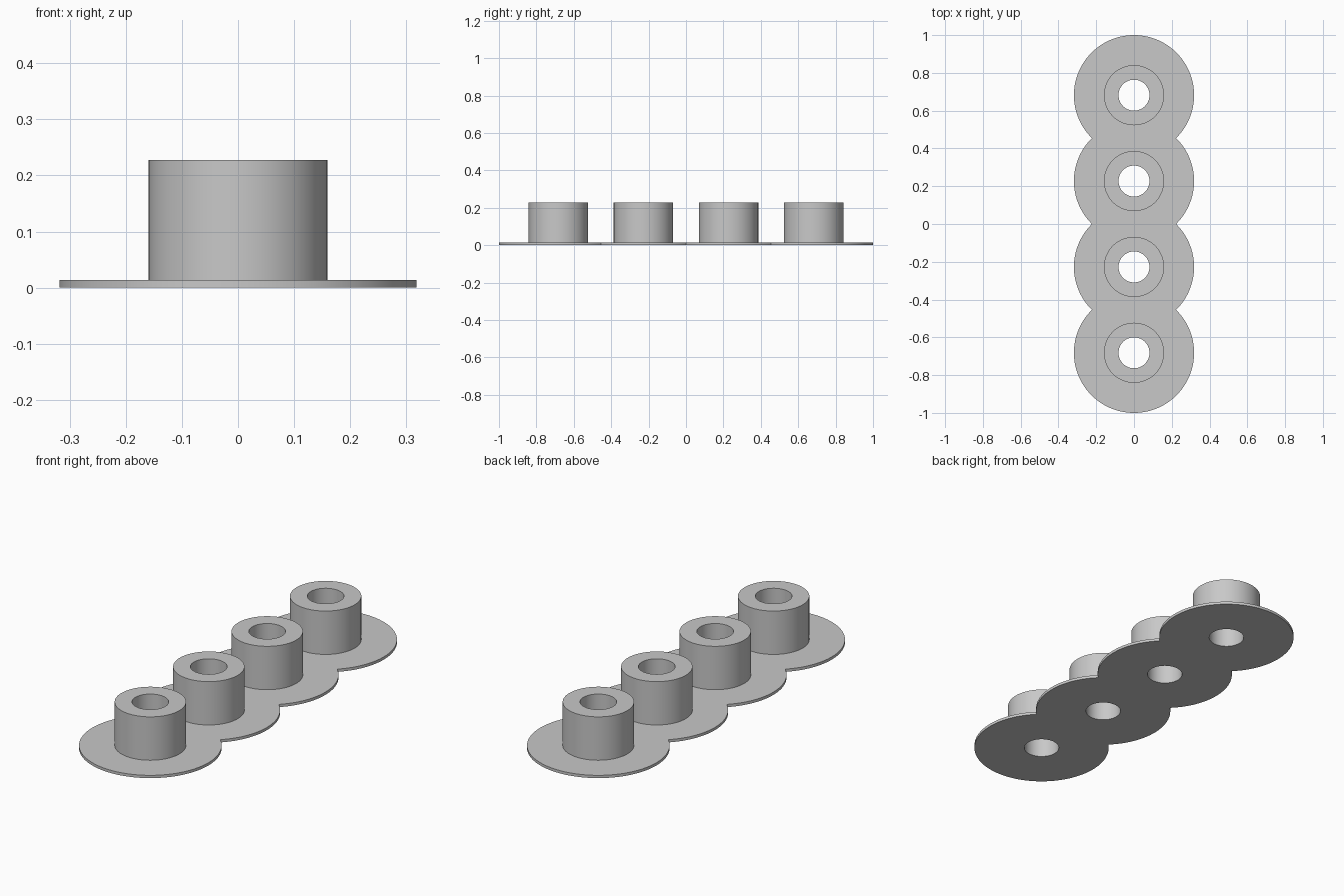
import bpy
import bmesh
from math import sin, cos, pi, asin, radians

cube = bpy.data.objects.get("Cube")
if cube:
    bpy.data.objects.remove(cube)

# Dimensions: four overlapping round flanges, each with a bored collar
UNIT = 1 / 22
COUNT = 4
SPACING = 10 * UNIT
FLANGE_R = 7 * UNIT
COLLAR_R = 3.5 * UNIT
BORE_R = 1.8 * UNIT
FLANGE_H = 0.3 * UNIT
TOTAL_H = 5 * UNIT
SIDES = 128

grey = bpy.data.materials.new("plain_grey")
grey.use_nodes = True
grey.diffuse_color = (0.58, 0.58, 0.58, 1)
grey.node_tree.nodes["Principled BSDF"].inputs["Base Color"].default_value = grey.diffuse_color

# Even angles, with the diagonal ones moved onto the notches between flanges
notch = asin(SPACING / 2 / FLANGE_R)
angles = [2 * pi * i / SIDES for i in range(SIDES)]
for quarter, a in enumerate((notch, pi - notch, pi + notch, -notch)):
    angles[SIDES // 8 + quarter * SIDES // 4] = a


def flange_radius(a, index):
    """Flange edge, cut straight where it meets a neighbouring flange."""
    s = sin(a)
    has_neighbour = index < COUNT - 1 if s > 0 else index > 0
    if has_neighbour and abs(s) > SPACING / 2 / FLANGE_R:
        return SPACING / 2 / abs(s)
    return FLANGE_R


def add_station(bm, index):
    """One flange and collar, as rings bridged from bore to flange edge."""
    y = (index - (COUNT - 1) / 2) * SPACING

    def ring(radius, z):
        return [bm.verts.new((radius(a) * cos(a), y + radius(a) * sin(a), z)) for a in angles]

    def bore(a):
        return BORE_R

    def collar(a):
        return COLLAR_R

    def edge(a):
        return flange_radius(a, index)

    rings = [ring(bore, 0), ring(bore, TOTAL_H), ring(collar, TOTAL_H),
             ring(collar, FLANGE_H), ring(edge, FLANGE_H), ring(edge, 0)]
    for k, lower in enumerate(rings):
        upper = rings[(k + 1) % len(rings)]
        for i in range(SIDES):
            j = (i + 1) % SIDES
            # leave the joint with the next flange open so the plates merge
            middle = (lower[i].co + lower[j].co) / 2
            inner_joint = (abs(abs(middle.y - y) - SPACING / 2) < 1e-5
                           and abs(middle.y) < SPACING * (COUNT / 2 - 0.9))
            if k == 4 and inner_joint:
                continue
            bm.faces.new((lower[i], upper[i], upper[j], lower[j]))


# Joined strip of flanged bushings
bm = bmesh.new()
for n in range(COUNT):
    add_station(bm, n)
bmesh.ops.remove_doubles(bm, verts=bm.verts, dist=1e-5)
bmesh.ops.recalc_face_normals(bm, faces=bm.faces)
mesh = bpy.data.meshes.new("flanged_bushing_strip")
bm.to_mesh(mesh)
bm.free()
mesh.materials.append(grey)
strip = bpy.data.objects.new("flanged_bushing_strip", mesh)
bpy.context.collection.objects.link(strip)

# Smooth the round walls, keep the rims sharp
bpy.ops.object.select_all(action="DESELECT")
strip.select_set(True)
bpy.context.view_layer.objects.active = strip
bpy.ops.object.shade_smooth_by_angle(angle=radians(30))
